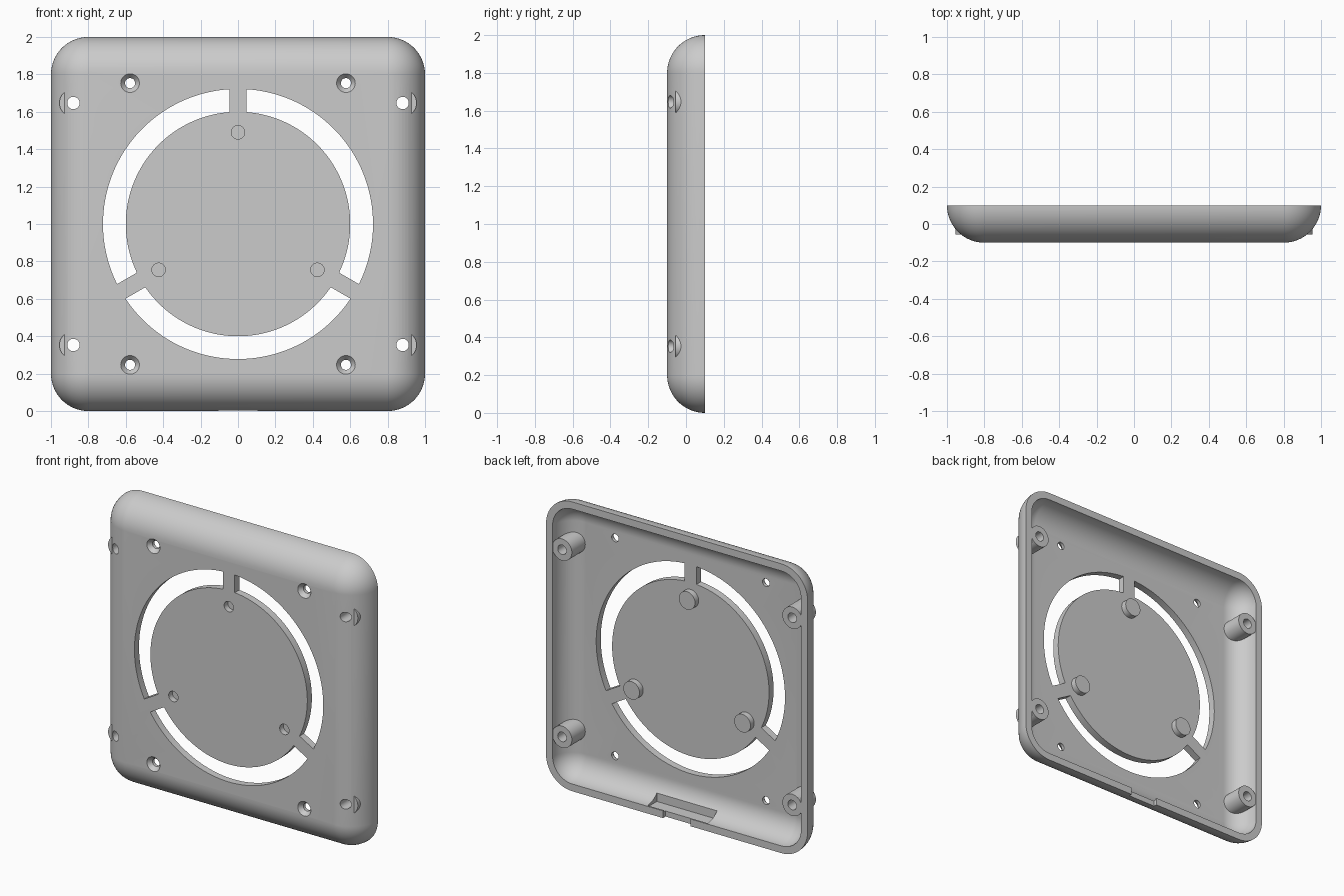
import bpy, bmesh
from math import sin, cos, pi, asin, radians
from mathutils import Vector

cube = bpy.data.objects.get("Cube")
if cube:
    bpy.data.objects.remove(cube, do_unlink=True)

# One plain grey plastic
GREY = (0.6, 0.6, 0.6, 1)
mat = bpy.data.materials.new("grey_plastic")
mat.use_nodes = True
mat.diffuse_color = GREY
bsdf = next(n for n in mat.node_tree.nodes if n.type == 'BSDF_PRINCIPLED')
bsdf.inputs["Base Color"].default_value = GREY
bsdf.inputs["Roughness"].default_value = 0.6

CENTRE = Vector((0, 0, 1))
FRONT, BACK = -0.1, 0.1
WALL, FILLET = 0.05, 0.2


def loft(name, rings, loop=False, at=(0, 0, 0)):
    """Skin a list of equal-sized vertex rings; loop joins last to first."""
    bm = bmesh.new()
    vs = [[bm.verts.new(Vector(p) + Vector(at)) for p in ring] for ring in rings]
    n = len(rings[0])
    pairs = list(zip(vs, vs[1:]))
    if loop:
        pairs.append((vs[-1], vs[0]))
    else:
        bm.faces.new(vs[0])
        bm.faces.new(vs[-1])
    for a, b in pairs:
        for i in range(n):
            j = (i + 1) % n
            bm.faces.new((a[i], a[j], b[j], b[i]))
    bmesh.ops.remove_doubles(bm, verts=bm.verts, dist=1e-5)
    bmesh.ops.recalc_face_normals(bm, faces=bm.faces)
    me = bpy.data.meshes.new(name)
    bm.to_mesh(me)
    bm.free()
    me.materials.append(mat)
    ob = bpy.data.objects.new(name, me)
    bpy.context.collection.objects.link(ob)
    return ob


def lathe(name, profile, at, loop=False, n=40):
    """Turn (radius, y) points around an axis along y."""
    rings = [[(r * cos(2 * pi * i / n), y, r * sin(2 * pi * i / n)) for i in range(n)]
             for r, y in profile]
    return loft(name, rings, loop, at)


def box(name, half_x, y0, y1, z0, z1):
    return loft(name, [[(sx * half_x, y, z) for sx, z in
                        ((-1, z0), (1, z0), (1, z1), (-1, z1))] for y in (y0, y1)])


def rounded_square(half, radius, y, n=14):
    pts = []
    for k in range(4):
        a0 = k * pi / 2
        cx = (half - radius) * (1 if k in (0, 3) else -1)
        cz = (half - radius) * (1 if k in (0, 1) else -1)
        for i in range(n + 1):
            a = a0 + pi / 2 * i / n
            pts.append((cx + radius * cos(a), y, cz + radius * sin(a)))
    return pts


def dish(radius, steps=16):
    """Rings of a quarter-round dish from its flat front to the open rim."""
    rings = []
    for i in range(steps + 1):
        a = pi / 2 * i / steps
        r = max(radius * sin(a), 1e-7)
        rings.append(rounded_square(1 - FILLET + r, r, BACK - radius * cos(a)))
    return rings


def finish(ob):
    bpy.ops.object.select_all(action='DESELECT')
    ob.select_set(True)
    bpy.context.view_layer.objects.active = ob
    bpy.ops.object.shade_smooth_by_angle(angle=radians(30))


# Hollow cover: outer skin, rim, inner skin
cover = loft("cover", dish(FILLET) + dish(FILLET - WALL)[::-1], at=CENTRE)
cutters = []

# Three ring slots, leaving parallel-sided spokes
R_IN, R_OUT, SPOKE = 0.6, 0.722, 0.045
for k in range(3):
    start = radians(90 + 120 * k)
    outline = []
    for r, forward in ((R_OUT, True), (R_IN, False)):
        gap = asin(SPOKE / r)
        arc = [start + gap + (2 * pi / 3 - 2 * gap) * i / 40 for i in range(41)]
        outline += [(r * cos(a), r * sin(a)) for a in (arc if forward else arc[::-1])]
    cutters.append(loft("slot_cutter", [[(x, y, z) for x, z in outline]
                                        for y in (-0.2, 0.05)], at=CENTRE))

# Countersunk screw holes and corner bosses
for sx in (-1, 1):
    for sz in (-1, 1):
        cutters.append(lathe("screw_hole_cutter",
                             [(0.05, -0.15), (0.05, FRONT), (0.027, -0.072), (0.027, 0)],
                             (sx * 0.577, 0, 1 + sz * 0.753)))
        spot = (sx * 0.88, 0, 1 + sz * 0.647)
        cutters.append(lathe("boss_hole_cutter", [(0.033, -0.2), (0.033, 0.2)], spot))
        side = "left" if sx > 0 else "right"
        level = "upper" if sz > 0 else "lower"
        finish(lathe(f"{level}_{side}_boss",
                     [(0.033, -0.055), (0.075, -0.055), (0.075, 0.097), (0.033, 0.097)],
                     spot, loop=True))

# Round pads on the disc, each with a blind hole from the front
for k in range(3):
    a = radians(90 + 120 * k)
    spot = (0.49 * cos(a), 0, 1 + 0.49 * sin(a))
    cutters.append(lathe("pad_hole_cutter", [(0.036, -0.2), (0.036, 0.02)], spot))
    finish(lathe(f"pad_{k + 1}",
                 [(0, -0.06), (0.036, -0.06), (0.036, -0.07), (0.062, -0.07),
                  (0.062, -0.01), (0, -0.01)], spot))

# Cable recess and rim notch at the bottom
cutters.append(box("recess_cutter", 0.23, -0.01, 0.09, 0.04, 0.16))
cutters.append(box("rim_notch_cutter", 0.105, 0.075, 0.15, -0.05, 0.1))

# Cut everything out of the cover
bpy.context.view_layer.objects.active = cover
for c in cutters:
    mod = cover.modifiers.new("cut", 'BOOLEAN')
    mod.operation, mod.solver, mod.object = 'DIFFERENCE', 'EXACT', c
    bpy.ops.object.modifier_apply(modifier=mod.name)
for c in cutters:
    bpy.data.objects.remove(c, do_unlink=True)
finish(cover)
